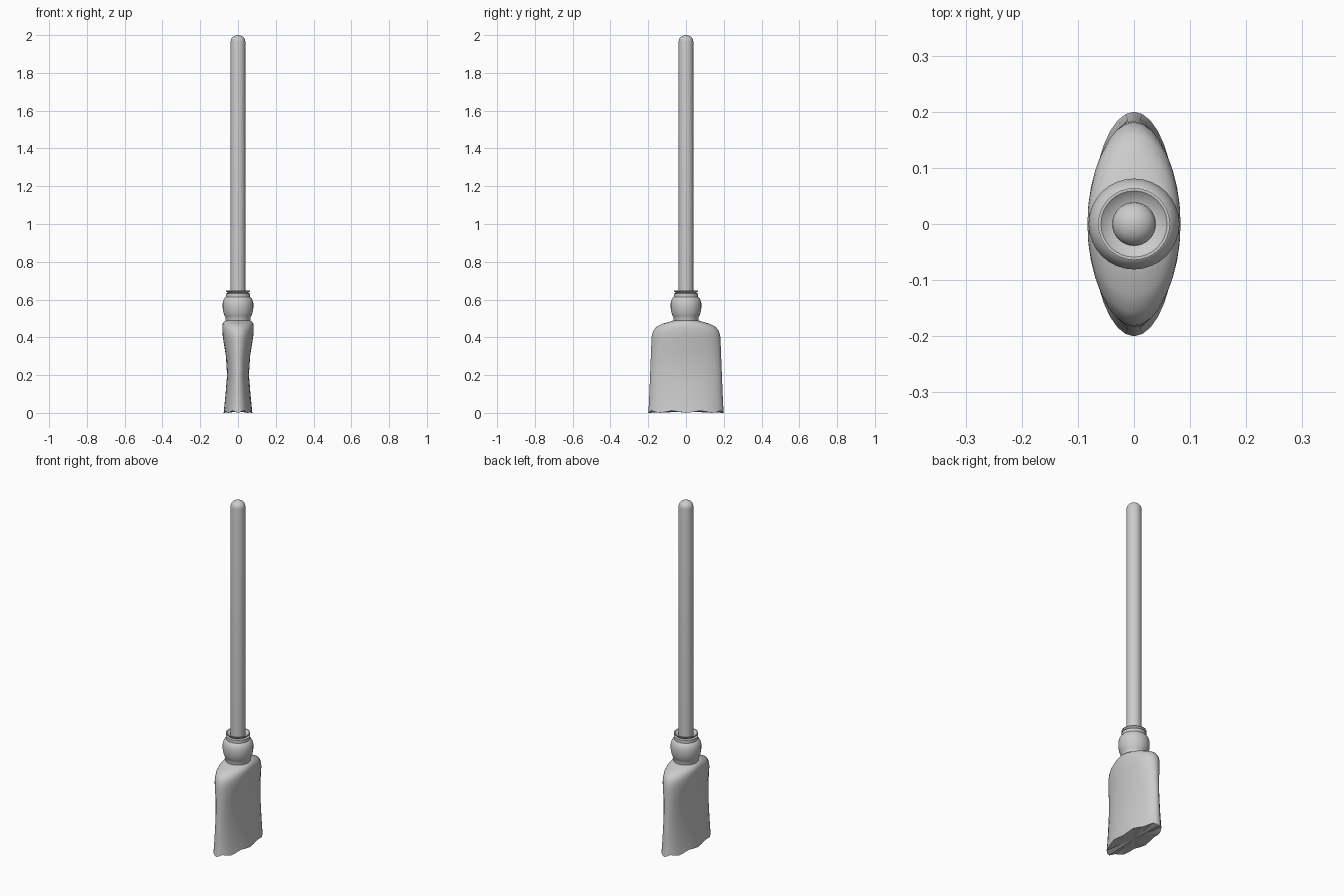
import bpy, bmesh, math

if "Cube" in bpy.data.objects:
    bpy.data.objects.remove(bpy.data.objects["Cube"])


def loft(name, rings, sides=32, ragged=None):
    """Skin elliptical rings given as (z, x radius, y radius)."""
    bm = bmesh.new()
    loops = []
    for n, (z, rx, ry) in enumerate(rings):
        loop = []
        for i in range(sides):
            a = 2 * math.pi * i / sides
            dz = ragged(i) if ragged and n == 0 else 0
            loop.append(bm.verts.new((rx * math.cos(a), ry * math.sin(a), z + dz)))
        loops.append(loop)
    for lo, hi in zip(loops, loops[1:]):
        for i in range(sides):
            j = (i + 1) % sides
            bm.faces.new((lo[i], lo[j], hi[j], hi[i]))
    # close both ends with fans
    for loop, z in ((loops[0], rings[0][0] + (0.008 if ragged else 0)),
                    (loops[-1], rings[-1][0])):
        c = bm.verts.new((0, 0, z))
        for i in range(sides):
            bm.faces.new((loop[i], loop[(i + 1) % sides], c))
    bmesh.ops.recalc_face_normals(bm, faces=bm.faces)
    mesh = bpy.data.meshes.new(name)
    bm.to_mesh(mesh)
    bm.free()
    ob = bpy.data.objects.new(name, mesh)
    bpy.context.collection.objects.link(ob)
    bpy.ops.object.select_all(action='DESELECT')
    ob.select_set(True)
    bpy.context.view_layer.objects.active = ob
    bpy.ops.object.shade_smooth_by_angle(angle=math.radians(35))
    return ob


def turned(name, profile):
    return loft(name, [(z, r, r) for z, r in profile])


# long handle with a domed tip
R = 0.039
dome = [(1.966 + 0.034 * math.sin(t), R * math.cos(t))
        for t in (math.radians(15 * k) for k in range(1, 6))]
turned("handle", [(0.6, R), (1.966, R)] + dome + [(2.0, 0.002)])

# turned collar: neck, bulge, band and flared cup lip
turned("collar", [(0.47, 0.066), (0.505, 0.066), (0.512, 0.07), (0.53, 0.077),
                  (0.555, 0.081), (0.58, 0.081), (0.6, 0.076), (0.612, 0.067),
                  (0.614, 0.064), (0.632, 0.064), (0.635, 0.053), (0.645, 0.064),
                  (0.648, 0.064), (0.648, 0.059), (0.636, 0.045), (0.634, 0.03)])

# flat flared brush with a ragged lower edge
loft("brush", [(0.0, 0.076, 0.2), (0.02, 0.074, 0.198), (0.1, 0.066, 0.194),
               (0.2, 0.058, 0.190), (0.3, 0.064, 0.186), (0.38, 0.077, 0.183),
               (0.41, 0.081, 0.181), (0.435, 0.083, 0.173), (0.455, 0.083, 0.158),
               (0.472, 0.081, 0.125), (0.482, 0.075, 0.09), (0.488, 0.067, 0.07)],
     sides=32, ragged=lambda i: (0, 0.005, 0.012, 0.006)[i % 4])
